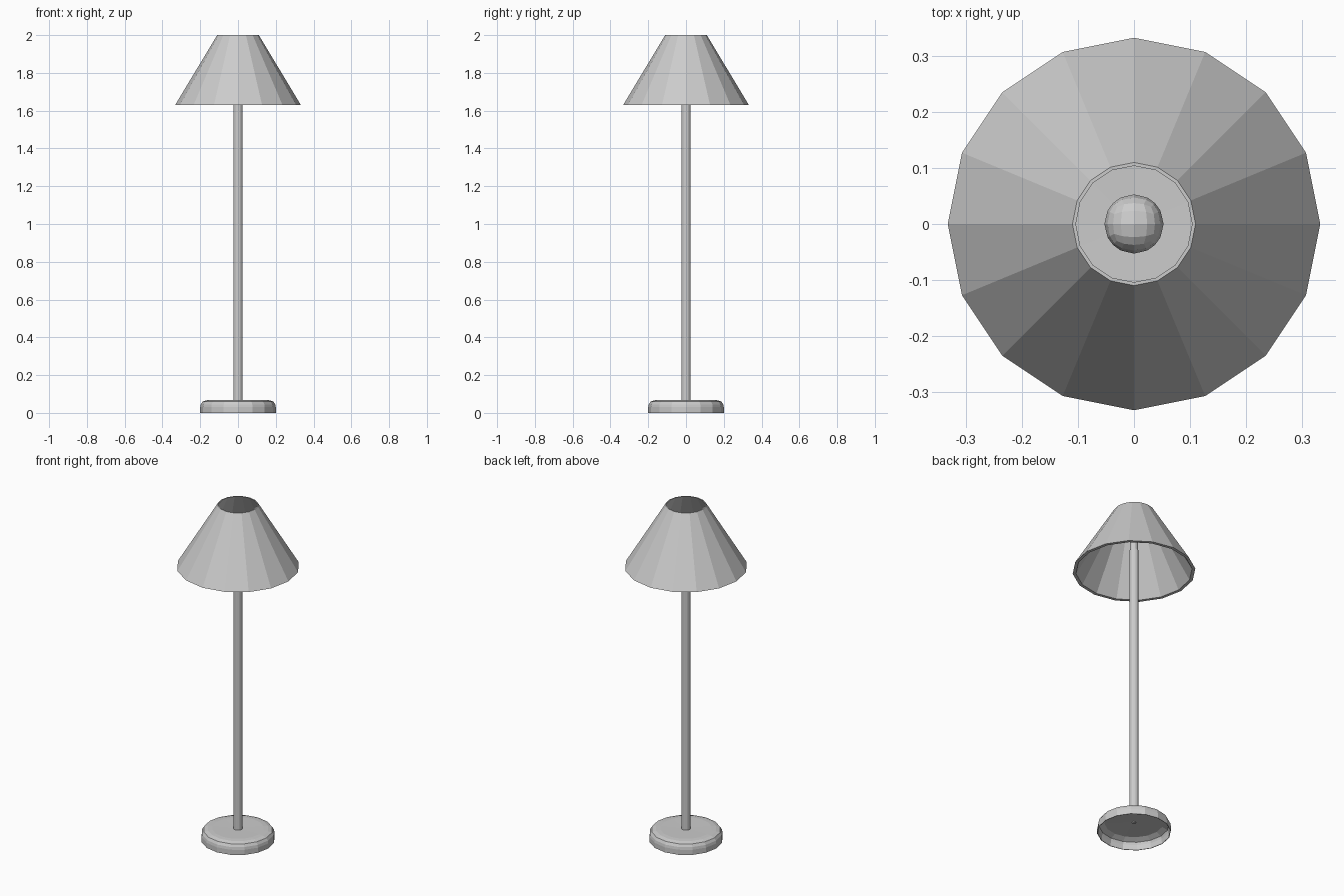
import bpy, bmesh
from math import cos, sin, tau

if "Cube" in bpy.data.objects:
    bpy.data.objects.remove(bpy.data.objects["Cube"])


def add_object(name, bm):
    bmesh.ops.remove_doubles(bm, verts=bm.verts, dist=1e-5)
    bmesh.ops.recalc_face_normals(bm, faces=bm.faces)
    mesh = bpy.data.meshes.new(name)
    bm.to_mesh(mesh)
    bm.free()
    obj = bpy.data.objects.new(name, mesh)
    bpy.context.collection.objects.link(obj)
    return obj


def lathe(name, profile, sides=16, closed=False):
    """Revolve (radius, z) points around the z axis; flat-shaded facets."""
    bm = bmesh.new()
    verts = [bm.verts.new((r, 0, z)) for r, z in profile]
    pairs = list(zip(verts, verts[1:]))
    if closed:
        pairs.append((verts[-1], verts[0]))
    edges = [bm.edges.new(p) for p in pairs]
    bmesh.ops.spin(bm, geom=verts + edges, cent=(0, 0, 0), axis=(0, 0, 1),
                   angle=tau, steps=sides, use_merge=False)
    return add_object(name, bm)


# Base: rounded disc, hollow underneath
lathe("base", [(0, 0.067), (0.14, 0.069), (0.165, 0.067), (0.188, 0.06),
               (0.197, 0.045), (0.2, 0.03), (0.2, 0), (0.197, 0),
               (0.195, 0.03), (0.19, 0.045), (0.16, 0.06), (0, 0.062)])

# Pole: slender post with a small fixing pin below the base top
lathe("pole", [(0, 0.056), (0.01, 0.056), (0.01, 0.064), (0.025, 0.064),
               (0.025, 1.758), (0, 1.758)])

# Socket: slightly narrower than the pole, carries the bulb
lathe("socket", [(0, 1.755), (0.022, 1.755), (0.022, 1.85), (0, 1.85)])

# Bulb: ball made from a subdivided cube
bm = bmesh.new()
bmesh.ops.create_cube(bm, size=2)
bmesh.ops.subdivide_edges(bm, edges=bm.edges[:], cuts=3, use_grid_fill=True)
for v in bm.verts:
    v.co = v.co.normalized() * 0.053
    v.co.z += 1.88
add_object("bulb", bm)

# Shade: open sixteen-sided cone with a thin wall
lathe("shade", [(0.333, 1.63), (0.11, 2.0), (0.104, 2.0), (0.315, 1.63)],
      closed=True)
